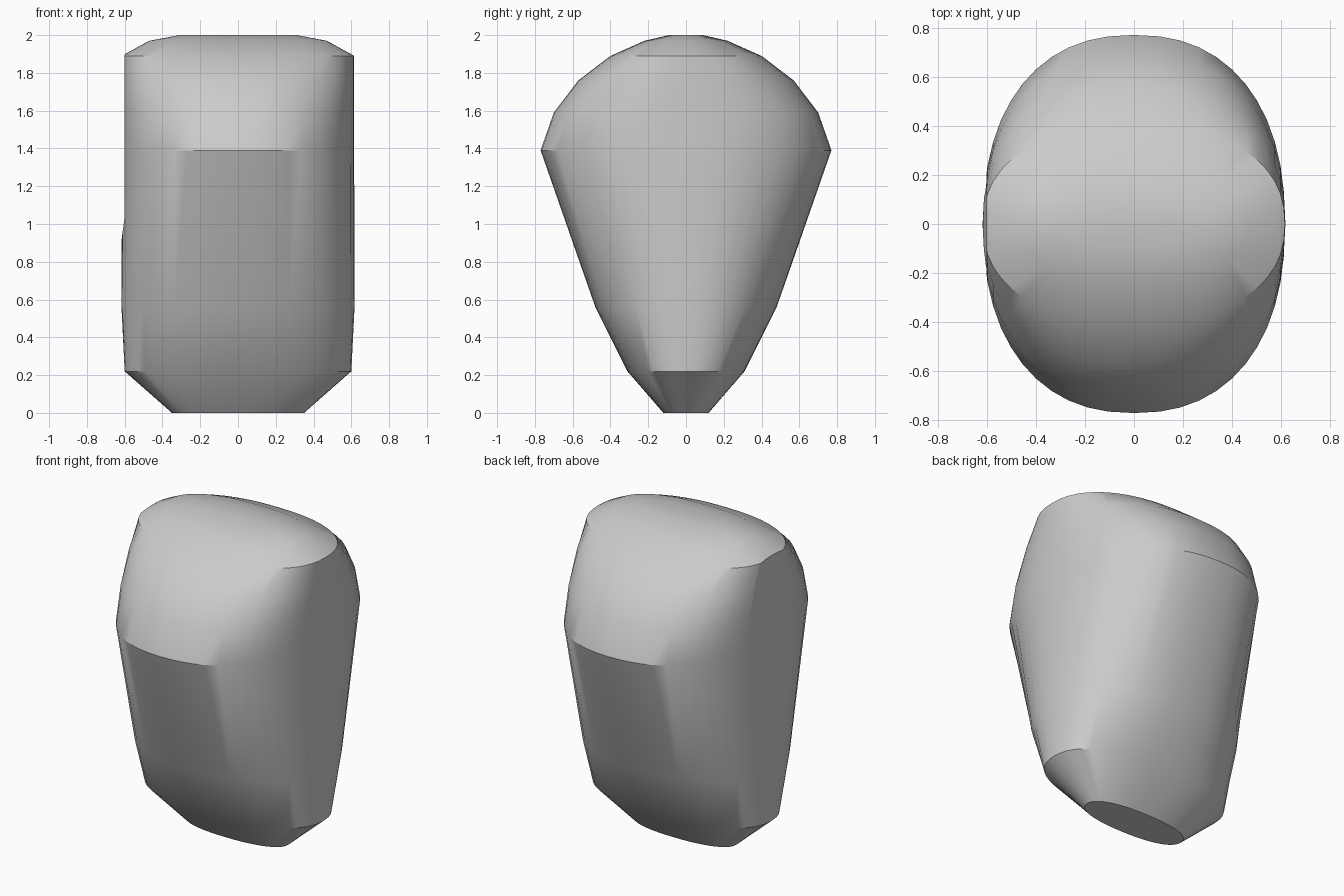
import bpy, bmesh, math

cube = bpy.data.objects.get("Cube")
if cube:
    bpy.data.objects.remove(cube, do_unlink=True)

SEGMENTS = 48
ROUNDNESS = 2.3

stone = bpy.data.materials.new("plain_grey")
stone.use_nodes = True
colour = (0.6, 0.6, 0.6, 1)
stone.diffuse_color = colour
stone.node_tree.nodes["Principled BSDF"].inputs["Base Color"].default_value = colour


def oval(width, depth):
    """Points of a slightly squared oval with the given half sizes."""
    points = []
    for i in range(SEGMENTS):
        a = math.tau * i / SEGMENTS
        c, s = math.cos(a), math.sin(a)
        points.append((math.copysign(abs(c) ** (2 / ROUNDNESS), c) * width,
                       math.copysign(abs(s) ** (2 / ROUNDNESS), s) * depth))
    return points


def loft(name, sections):
    """Skin a closed body through (height, half width, half depth) sections."""
    bm = bmesh.new()
    rings = [[bm.verts.new((x, y, z)) for x, y in oval(w, d)] for z, w, d in sections]
    for low, high in zip(rings, rings[1:]):
        for i in range(SEGMENTS):
            j = (i + 1) % SEGMENTS
            bm.faces.new((low[i], low[j], high[j], high[i]))
    bm.faces.new(rings[0][::-1])
    bm.faces.new(rings[-1])
    mesh = bpy.data.meshes.new(name)
    bm.to_mesh(mesh)
    bm.free()
    obj = bpy.data.objects.new(name, mesh)
    bpy.context.collection.objects.link(obj)
    mesh.materials.append(stone)
    return obj


# Tapered body with a rounded crown
body = loft("body", [
    (0.00, 0.35, 0.12), (0.22, 0.60, 0.31), (0.56, 0.617, 0.48),
    (1.39, 0.615, 0.77), (1.59, 0.615, 0.70), (1.76, 0.615, 0.57),
    (1.89, 0.615, 0.40), (1.97, 0.47, 0.22), (2.00, 0.31, 0.09)])

# Shallow flat recess on one flank, with a sloping rim
bpy.ops.mesh.primitive_cone_add(
    vertices=64, radius1=0.95, radius2=0.45, depth=0.1,
    location=(-0.65, 0, 1.45), rotation=(0, math.pi / 2, 0))
cutter = bpy.context.object
cutter.name = "flank_cutter"
cut = body.modifiers.new("flank_cut", "BOOLEAN")
cut.operation = "DIFFERENCE"
cut.solver = "EXACT"
cut.object = cutter

bpy.ops.object.select_all(action="DESELECT")
body.select_set(True)
bpy.context.view_layer.objects.active = body
bpy.ops.object.modifier_apply(modifier=cut.name)
bpy.data.objects.remove(cutter, do_unlink=True)

bpy.ops.object.shade_smooth_by_angle(angle=math.radians(30))
